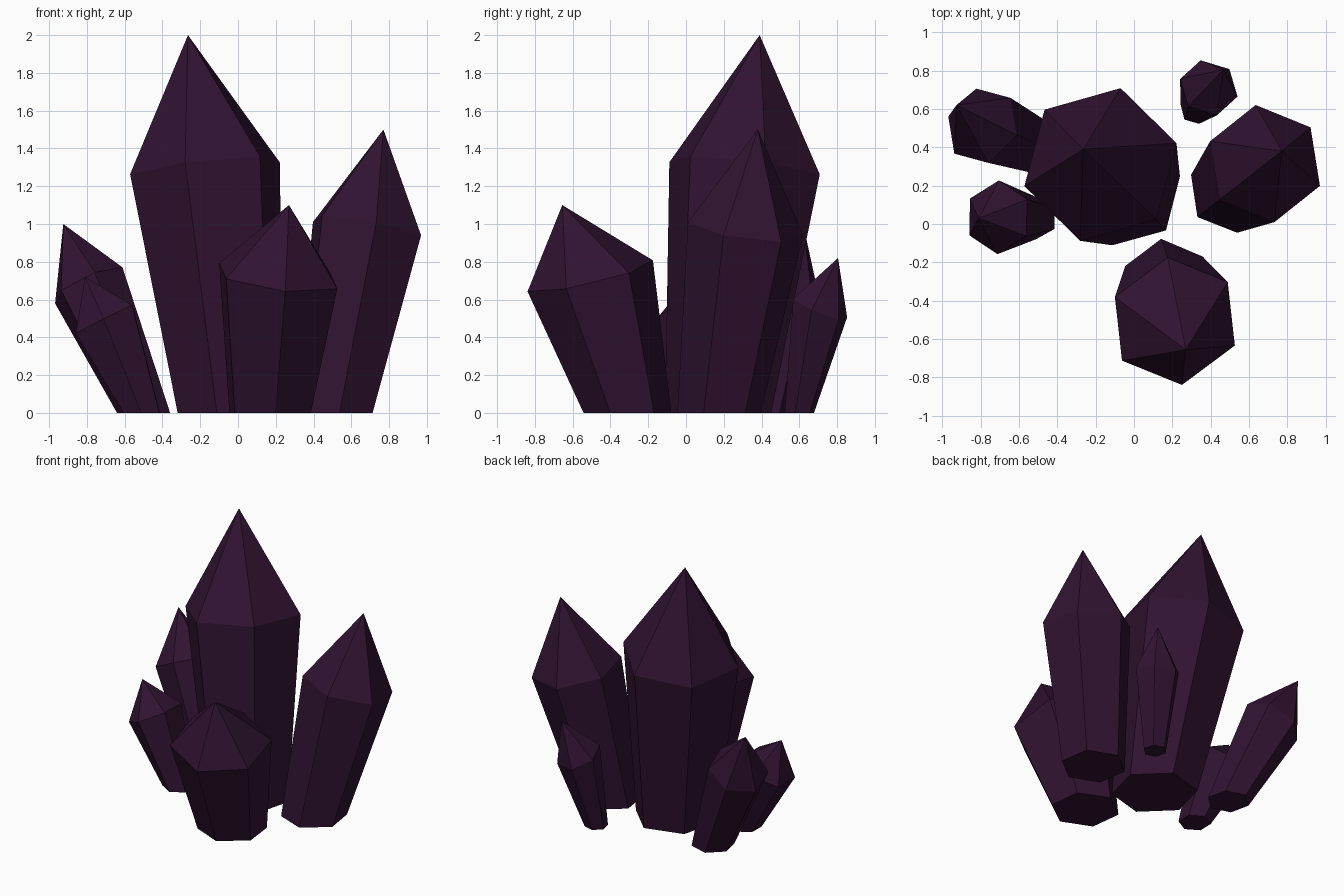
import bpy, bmesh, math
from mathutils import Vector

if "Cube" in bpy.data.objects:
    bpy.data.objects.remove(bpy.data.objects["Cube"])

mat = bpy.data.materials.new("dark_purple")
mat.diffuse_color = (0.03, 0.0065, 0.031, 1)
mat.use_nodes = True
mat.node_tree.nodes["Principled BSDF"].inputs["Base Color"].default_value = mat.diffuse_color


def crystal(name, base, r0, mid, r1, tilt, angle, apex):
    """Six-sided crystal: flat foot ring, tilted shoulder ring, pointed tip."""
    bm = bmesh.new()
    g = Vector(tilt)
    squash = 1 / math.sqrt(1 + g.length_squared)
    along = g.normalized()
    foot, shoulder = [], []
    for i in range(6):
        a = math.radians(angle + 60 * i)
        d = Vector((math.cos(a), math.sin(a)))
        foot.append(bm.verts.new((base[0] + r0 * d.x, base[1] + r0 * d.y, 0)))
        # shoulder lies in a leaning plane, so it is foreshortened along the lean
        s = r1 * (d + along * d.dot(along) * (squash - 1))
        shoulder.append(bm.verts.new((mid[0] + s.x, mid[1] + s.y, mid[2] + g.dot(s))))
    tip = bm.verts.new(apex)
    bm.faces.new(foot[::-1])
    for i in range(6):
        j = (i + 1) % 6
        bm.faces.new((foot[i], foot[j], shoulder[j], shoulder[i]))
        bm.faces.new((shoulder[i], shoulder[j], tip))
    bmesh.ops.recalc_face_normals(bm, faces=bm.faces[:])
    me = bpy.data.meshes.new(name)
    bm.to_mesh(me)
    bm.free()
    me.materials.append(mat)
    bpy.context.collection.objects.link(bpy.data.objects.new(name, me))


# name, foot centre, foot radius, shoulder centre, shoulder radius, shoulder slope, turn, tip
crystal("main_crystal", (-0.04, 0.17), 0.29, (-0.175, 0.31, 1.295), 0.413, (0.11, -0.11), 15.5, (-0.265, 0.39, 2.0))
crystal("right_crystal", (0.505, 0.175), 0.223, (0.683, 0.315, 0.975), 0.311, (-0.18, -0.14), -21.5, (0.77, 0.38, 1.5))
crystal("front_crystal", (0.17, -0.31), 0.234, (0.213, -0.507, 0.725), 0.344, (-0.12, 0.235), -23, (0.27, -0.655, 1.1))
crystal("back_left_crystal", (-0.50, 0.395), 0.147, (-0.79, 0.512, 0.675), 0.208, (0.46, -0.28), -17, (-0.925, 0.62, 1.0))
crystal("left_crystal", (-0.51, 0.03), 0.11, (-0.708, 0.035, 0.495), 0.192, (0.5, -0.02), -31, (-0.81, 0.03, 0.72))
crystal("back_crystal", (0.32, 0.60), 0.08, (0.39, 0.71, 0.555), 0.157, (-0.2, -0.4), -16, (0.465, 0.805, 0.82))
